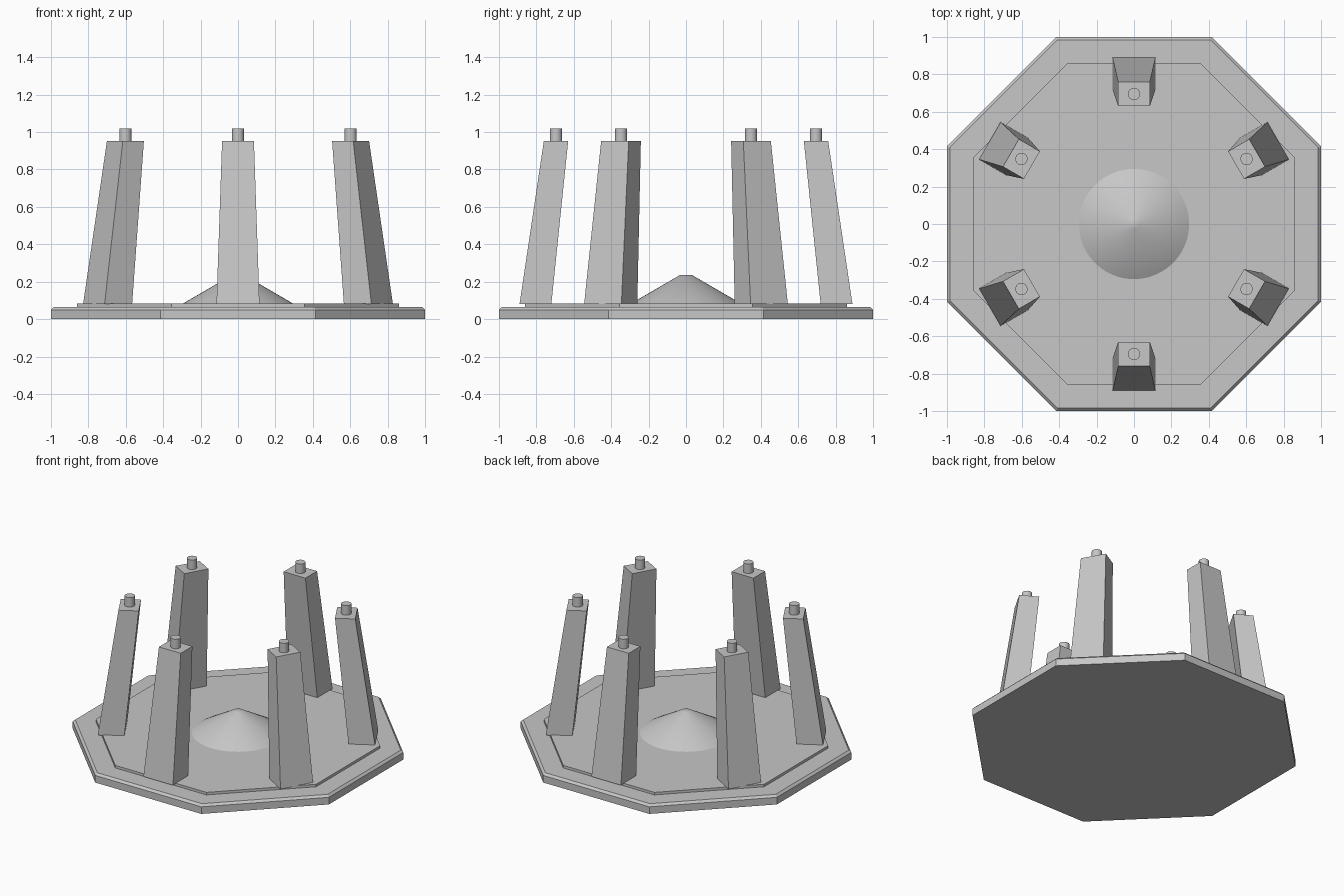
import bpy, bmesh
from math import pi, cos, sin, radians
from mathutils import Matrix

cube = bpy.data.objects.get("Cube")
if cube:
    bpy.data.objects.remove(cube, do_unlink=True)

stone = bpy.data.materials.new("grey_stone")
stone.use_nodes = True
stone.diffuse_color = (0.57, 0.57, 0.57, 1)
stone.node_tree.nodes["Principled BSDF"].inputs["Base Color"].default_value = (0.57, 0.57, 0.57, 1)


def skin_rings(name, rings, matrix=None, smooth=False):
    """Join matching rings of points, bottom to top, into a closed solid."""
    bm = bmesh.new()
    loops = [[bm.verts.new(p) for p in ring] for ring in rings]
    for low, high in zip(loops, loops[1:]):
        for i in range(len(low)):
            j = (i + 1) % len(low)
            bm.faces.new((low[i], low[j], high[j], high[i]))
    bm.faces.new(loops[0][::-1])
    bm.faces.new(loops[-1])
    bmesh.ops.recalc_face_normals(bm, faces=bm.faces[:])
    mesh = bpy.data.meshes.new(name)
    bm.to_mesh(mesh)
    bm.free()
    mesh.materials.append(stone)
    obj = bpy.data.objects.new(name, mesh)
    bpy.context.collection.objects.link(obj)
    if matrix:
        obj.matrix_world = matrix
    if smooth:
        bpy.ops.object.select_all(action='DESELECT')
        obj.select_set(True)
        bpy.context.view_layer.objects.active = obj
        bpy.ops.object.shade_smooth_by_angle(angle=radians(40))
    return obj


def circle(radius, z, sides, cx=0, turn=0):
    angles = [turn + 2 * pi * i / sides for i in range(sides)]
    return [(cx + radius * cos(a), radius * sin(a), z) for a in angles]


def octagon(apothem, z):
    return circle(apothem / cos(pi / 8), z, 8, turn=pi / 8)


def rectangle(inner, outer, half_width, z):
    return [(inner, -half_width, z), (outer, -half_width, z),
            (outer, half_width, z), (inner, half_width, z)]


# Octagonal plinth with chamfered rim, and the raised floor on it
skin_rings("base_plinth", [octagon(1, 0), octagon(1, 0.05), octagon(0.985, 0.065)])
skin_rings("raised_floor", [octagon(0.86, 0.06), octagon(0.86, 0.083)])

# Shallow central mound
skin_rings("central_mound",
           [circle(0.30, 0.08, 48), circle(0.03, 0.237, 48)], smooth=True)

# Six tapered pillars leaning inward, each with a peg on top
for n in range(6):
    place = Matrix.Rotation(radians(30 + 60 * n), 4, 'Z')
    skin_rings(f"pillar_{n + 1}", [rectangle(0.72, 0.89, 0.115, 0.08),
                                   rectangle(0.63, 0.76, 0.085, 0.953)], place)
    skin_rings(f"pillar_peg_{n + 1}", [circle(0.033, 0.94, 16, 0.695),
                                       circle(0.033, 1.02, 16, 0.695)], place, smooth=True)
